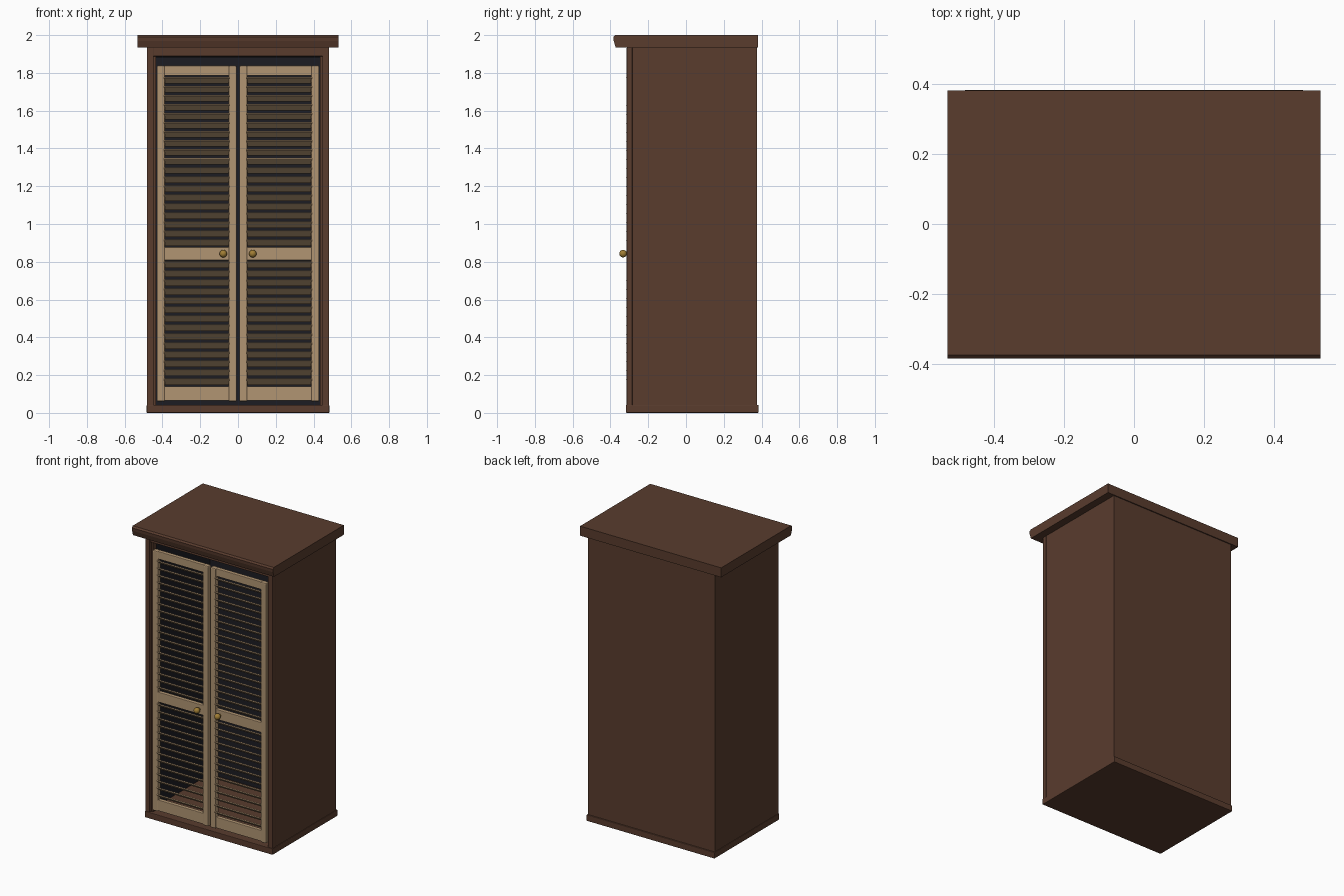
import bpy, bmesh, math
from mathutils import Matrix

if "Cube" in bpy.data.objects:
    bpy.data.objects.remove(bpy.data.objects["Cube"])


def material(name, rgb):
    m = bpy.data.materials.new(name)
    m.diffuse_color = (*rgb, 1)
    m.use_nodes = True
    m.node_tree.nodes["Principled BSDF"].inputs["Base Color"].default_value = m.diffuse_color
    return m


BROWN = material("dark_wood", (0.10, 0.045, 0.027))
TAN = material("light_wood", (0.44, 0.30, 0.17))
BRASS = material("brass", (0.36, 0.21, 0.035))
DARK = material("interior_dark", (0.012, 0.012, 0.016))


def finish(name, bm, mat, bevel=0.0):
    bmesh.ops.recalc_face_normals(bm, faces=bm.faces)
    me = bpy.data.meshes.new(name)
    bm.to_mesh(me)
    bm.free()
    me.materials.append(mat)
    ob = bpy.data.objects.new(name, me)
    bpy.context.collection.objects.link(ob)
    if bevel:
        mod = ob.modifiers.new("bevel", 'BEVEL')
        mod.width = bevel
        mod.segments = 2
    return ob


def box(name, x, y, z, mat, bevel=0.0):
    """Box from (min, max) ranges."""
    bm = bmesh.new()
    c = [(a + b) / 2 for a, b in (x, y, z)]
    s = [b - a for a, b in (x, y, z)]
    bmesh.ops.create_cube(bm, size=1, matrix=Matrix.Translation(c) @ Matrix.Diagonal((*s, 1)))
    return finish(name, bm, mat, bevel)


def extrude_x(name, profile, x0, x1, mat):
    """Closed (y, z) profile extruded along x."""
    bm = bmesh.new()
    f = bm.faces.new([bm.verts.new((x0, y, z)) for y, z in profile])
    r = bmesh.ops.extrude_face_region(bm, geom=[f])
    vs = [v for v in r['geom'] if isinstance(v, bmesh.types.BMVert)]
    bmesh.ops.translate(bm, verts=vs, vec=(x1 - x0, 0, 0))
    return finish(name, bm, mat)


# Carcass: plinth, moulded top, back
box("plinth", (-0.484, 0.484), (-0.318, 0.384), (0, 0.042), BROWN, 0.004)
extrude_x("top_board", [(0.382, 1.935), (0.382, 2.0), (-0.375, 2.0), (-0.385, 1.99),
                        (-0.383, 1.97), (-0.372, 1.935)], -0.533, 0.533, BROWN)
box("back_panel", (-0.478, 0.478), (0.362, 0.375), (0.04, 1.935), BROWN)
box("back_liner", (-0.465, 0.465), (0.358, 0.362), (0.042, 1.93), DARK)
box("ceiling_liner", (-0.465, 0.465), (-0.28, 0.36), (1.926, 1.936), DARK)

# Face frame rails
box("frame_top_rail", (-0.46, 0.46), (-0.313, -0.285), (1.888, 1.935), BROWN, 0.003)
box("frame_top_stop", (-0.45, 0.45), (-0.285, -0.262), (1.88, 1.935), DARK)


def span(s, a, b):
    return tuple(sorted((s * a, s * b)))


def slats(name, x, z0, z1, count):
    """Louvres tilted with the upper edge to the front."""
    bm = bmesh.new()
    pitch = (z1 - z0) / count
    for i in range(count):
        m = (Matrix.Translation((sum(x) / 2, -0.298, z0 + (i + 0.5) * pitch))
             @ Matrix.Rotation(math.radians(-40), 4, 'X')
             @ Matrix.Diagonal((x[1] - x[0], 0.045, 0.007, 1)))
        bmesh.ops.create_cube(bm, size=1, matrix=m)
    return finish(name, bm, TAN)


def knob(name, x):
    """Round knob on a short neck."""
    bm = bmesh.new()
    bmesh.ops.create_uvsphere(bm, u_segments=20, v_segments=12, radius=0.02,
                              matrix=Matrix.Translation((x, -0.333, 0.843)))
    bmesh.ops.create_cone(bm, cap_ends=True, segments=16, radius1=0.01, radius2=0.01, depth=0.03,
                          matrix=Matrix.Translation((x, -0.315, 0.843))
                          @ Matrix.Rotation(math.pi / 2, 4, 'X'))
    ob = finish(name, bm, BRASS)
    for p in ob.data.polygons:
        p.use_smooth = len(p.vertices) <= 4


for s, side in ((-1, "left"), (1, "right")):
    # Side walls and frame posts
    box(side + "_side_panel", span(s, 0.468, 0.48), (-0.31, 0.375), (0.04, 1.935), BROWN)
    box(side + "_side_liner", span(s, 0.464, 0.468), (-0.28, 0.36), (0.042, 1.93), DARK)
    box(side + "_frame_post", span(s, 0.447, 0.482), (-0.314, -0.284), (0.04, 1.935), BROWN, 0.003)
    box(side + "_frame_stop", span(s, 0.434, 0.465), (-0.298, -0.262), (0.04, 1.935), BROWN)
    # Louvred door
    box(side + "_door_outer_stile", span(s, 0.387, 0.43), (-0.312, -0.278), (0.06, 1.838), TAN, 0.007)
    box(side + "_door_inner_stile", span(s, 0.007, 0.05), (-0.312, -0.278), (0.06, 1.838), TAN, 0.007)
    inner = span(s, 0.046, 0.391)
    for rail, z in (("top", (1.785, 1.838)), ("middle", (0.808, 0.877)), ("bottom", (0.065, 0.14))):
        box(f"{side}_door_{rail}_rail", inner, (-0.309, -0.281), z, TAN, 0.004)
    slats(side + "_door_upper_slats", inner, 0.877, 1.785, 19)
    slats(side + "_door_lower_slats", inner, 0.14, 0.808, 14)
    knob(side + "_door_knob", s * 0.078)
